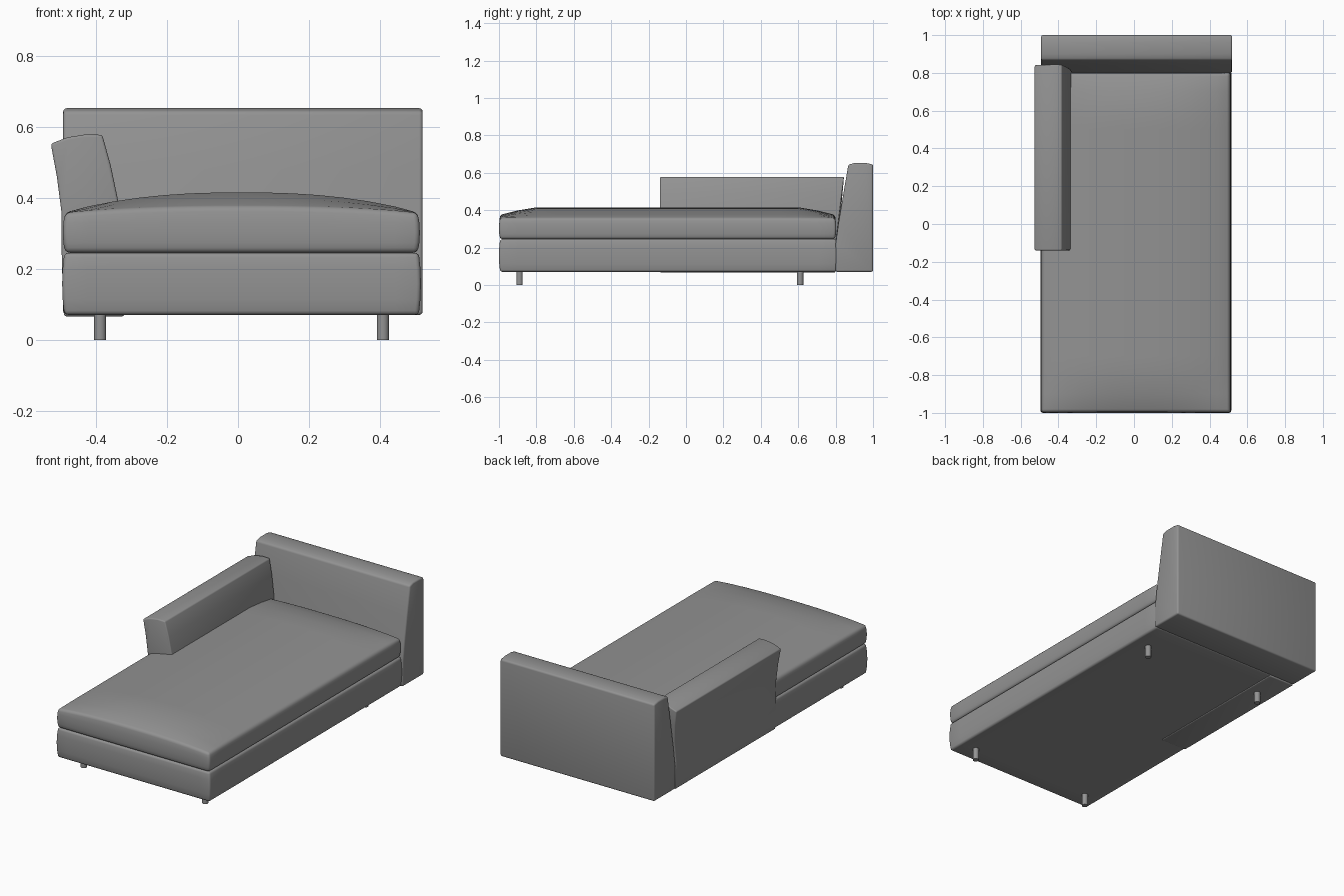
import bpy, bmesh, math
from mathutils import Vector

if "Cube" in bpy.data.objects:
    bpy.data.objects.remove(bpy.data.objects["Cube"])


def material(name, value):
    mat = bpy.data.materials.new(name)
    mat.use_nodes = True
    colour = (value, value, value, 1)
    mat.diffuse_color = colour
    mat.node_tree.nodes["Principled BSDF"].inputs["Base Color"].default_value = colour
    return mat


GREY = material("grey fabric", 0.29)


def finish(name, bm, bevel=0.0):
    """Turn a bmesh into a smooth object with softly rounded seams."""
    bmesh.ops.recalc_face_normals(bm, faces=bm.faces)
    mesh = bpy.data.meshes.new(name)
    bm.to_mesh(mesh)
    bm.free()
    mesh.materials.append(GREY)
    ob = bpy.data.objects.new(name, mesh)
    bpy.context.collection.objects.link(ob)
    bpy.ops.object.select_all(action='DESELECT')
    ob.select_set(True)
    bpy.context.view_layer.objects.active = ob
    if bevel:
        mod = ob.modifiers.new("rounded seams", 'BEVEL')
        mod.width = bevel
        mod.segments = 3
        mod.limit_method = 'ANGLE'
        mod.angle_limit = math.radians(40)
        bpy.ops.object.modifier_apply(modifier=mod.name)
    bpy.ops.object.shade_smooth_by_angle(angle=math.radians(35))


def slice_mesh(bm, axis, low, high, count):
    """Cut evenly spaced loops across one axis."""
    normal = Vector((0, 0, 0))
    normal[axis] = 1
    for i in range(1, count):
        point = normal * (low + (high - low) * i / count)
        bmesh.ops.bisect_plane(bm, geom=bm.verts[:] + bm.edges[:] + bm.faces[:],
                               plane_co=point, plane_no=normal)


def cushion(name, low, high, crown, bulge, bevel):
    """Upholstered box with swollen sides and an optional crowned top."""
    bm = bmesh.new()
    bmesh.ops.create_cube(bm, size=1)
    low, high = Vector(low), Vector(high)
    size, mid = high - low, (low + high) / 2
    for v in bm.verts:
        v.co = Vector([c * s + m for c, s, m in zip(v.co, size, mid)])
    for axis, count in enumerate((14, 18, 4)):
        slice_mesh(bm, axis, low[axis], high[axis], count)
    for v in bm.verts:
        u, w, t = [2 * (v.co[i] - mid[i]) / size[i] for i in range(3)]
        across = max(0, 1 - abs(u) ** 2.4)
        along = 0.3 + 0.7 * min(1, max(0, 1 - abs(w)) / 0.22) ** 0.8
        swell = bulge * t * t
        if abs(u) > 0.999:
            v.co.x -= math.copysign(swell, u)
        if abs(w) > 0.999:
            v.co.y -= math.copysign(swell, w)
        if t > 0.999:
            v.co.z += crown * across * along
    finish(name, bm, bevel)


def prism(name, profile, axis, low, high, bevel, shape=None):
    """Extrude a side profile along x or y."""
    bm = bmesh.new()
    verts = [bm.verts.new((low, a, z) if axis == 0 else (a, low, z)) for a, z in profile]
    face = bm.faces.new(verts)
    out = bmesh.ops.extrude_face_region(bm, geom=[face])
    move = Vector((0, 0, 0))
    move[axis] = high - low
    bmesh.ops.translate(bm, vec=move,
                        verts=[g for g in out["geom"] if isinstance(g, bmesh.types.BMVert)])
    if shape:
        for v in bm.verts:
            shape(v)
    finish(name, bm, bevel)


# Base and mattress
cushion("base", (-0.495, -1, 0.07), (0.515, 0.81, 0.245), 0, 0.006, 0.012)
cushion("mattress", (-0.493, -1, 0.245), (0.512, 0.803, 0.358), 0.057, 0.006, 0.014)

# Backrest with sloping front and softly arched top
prism("backrest", [(0.80, 0.07), (0.80, 0.22), (0.815, 0.33), (0.84, 0.48), (0.868, 0.643),
                   (0.90, 0.652), (0.96, 0.652), (1.0, 0.645), (1.0, 0.07)],
      0, -0.492, 0.52, 0.010)


# Armrest, leaning outward, its rear end following the backrest
def follow_back(v):
    if v.co.y > 0:
        v.co.y = 0.80 + 0.045 * max(0, (v.co.z - 0.22) / 0.36)


prism("armrest", [(-0.49, 0.066), (-0.496, 0.22), (-0.497, 0.36), (-0.51, 0.46), (-0.527, 0.552),
                  (-0.48, 0.570), (-0.43, 0.578), (-0.382, 0.577), (-0.358, 0.49),
                  (-0.335, 0.38), (-0.322, 0.22), (-0.32, 0.066)],
      1, -0.14, 0.84, 0.007, follow_back)

# Legs
for end, y in (("front", -0.89), ("back", 0.61)):
    for side, x in (("right", -0.388), ("left", 0.408)):
        bm = bmesh.new()
        bmesh.ops.create_cone(bm, cap_ends=True, segments=20, radius1=0.017,
                              radius2=0.017, depth=0.08)
        bmesh.ops.translate(bm, vec=(x, y, 0.04), verts=bm.verts)
        finish(f"{end}_{side}_leg", bm)
